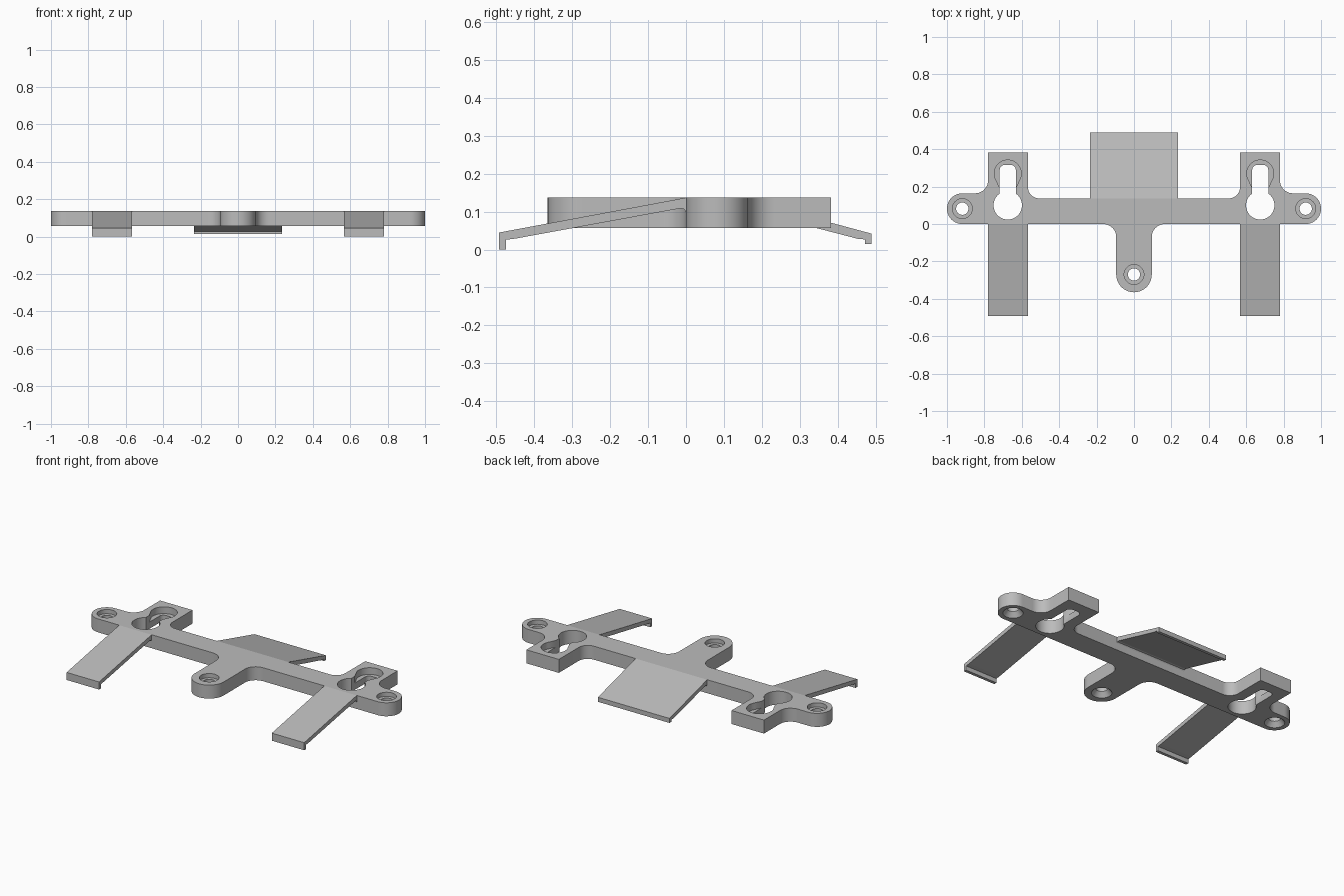
import bpy, bmesh, math
from mathutils import Matrix

cube = bpy.data.objects.get("Cube")
if cube:
    bpy.data.objects.remove(cube)

grey = bpy.data.materials.new("plain grey")
grey.use_nodes = True
COLOUR = (0.5, 0.5, 0.5, 1)
grey.diffuse_color = COLOUR
grey.node_tree.nodes["Principled BSDF"].inputs["Base Color"].default_value = COLOUR

LOW, TOP = 0.057, 0.137      # underside and upper face of the plate


def arc(cx, cy, r, start, end, n=12):
    angles = [math.radians(start + (end - start) * i / n) for i in range(n + 1)]
    return [(cx + r * math.cos(a), cy + r * math.sin(a)) for a in angles]


def prism(name, outline, depth, place):
    """Extrude a 2D outline by depth after mapping its points to 3D."""
    bm = bmesh.new()
    face = bm.faces.new([bm.verts.new(place(*p)) for p in outline])
    new = bmesh.ops.extrude_face_region(bm, geom=[face])["geom"]
    bmesh.ops.translate(bm, vec=depth, verts=[g for g in new if isinstance(g, bmesh.types.BMVert)])
    bmesh.ops.recalc_face_normals(bm, faces=bm.faces)
    return finish(name, bm)


def finish(name, bm):
    mesh = bpy.data.meshes.new(name)
    bm.to_mesh(mesh)
    bm.free()
    mesh.materials.append(grey)
    obj = bpy.data.objects.new(name, mesh)
    bpy.context.collection.objects.link(obj)
    return obj


def slab(name, outline, z0, z1):
    return prism(name, outline, (0, 0, z1 - z0), lambda x, y: (x, y, z0))


def cone(name, x, y, r0, r1, z0, z1):
    bm = bmesh.new()
    bmesh.ops.create_cone(bm, cap_ends=True, segments=40, radius1=r0, radius2=r1, depth=z1 - z0,
                          matrix=Matrix.Translation((x, y, (z0 + z1) / 2)))
    return finish(name, bm)


def activate(obj):
    bpy.ops.object.select_all(action="DESELECT")
    obj.select_set(True)
    bpy.context.view_layer.objects.active = obj


def cut(target, cutter):
    activate(target)
    mod = target.modifiers.new("cut", "BOOLEAN")
    mod.operation, mod.solver, mod.object = "DIFFERENCE", "EXACT", cutter
    bpy.ops.object.modifier_apply(modifier=mod.name)
    bpy.data.objects.remove(cutter)


# Plate outline: right half from the tongue tip round to the back, then mirrored
half = arc(0, -0.27, 0.095, -90, 0)
half += arc(0.165, -0.07, 0.07, 180, 90)
half += arc(0.918, 0.082, 0.082, -90, 90, 20)
half += arc(0.85, 0.234, 0.07, 270, 180)
half += [(0.78, 0.383), (0.567, 0.383)]
half += arc(0.507, 0.197, 0.06, 0, -90)
outline = half + [(-x, y) for x, y in reversed(half[1:])]
plate = slab("mounting_plate", outline, LOW, TOP)

# Screw holes: recessed above, countersunk below
for x, y in [(-0.918, 0.082), (0.918, 0.082), (0, -0.27)]:
    cut(plate, cone("hole", x, y, 0.033, 0.033, 0, 0.2))
    cut(plate, cone("recess", x, y, 0.053, 0.053, 0.112, 0.2))
    cut(plate, cone("countersink", x, y, 0.063, 0.033, LOW - 0.01, 0.085))

# Keyhole slots with a wider head recess on the upper side
for x in (-0.675, 0.675):
    keyhole = arc(x, 0.1, 0.076, 125, 415, 40)
    keyhole += arc(x + 0.018, 0.29, 0.025, 0, 90, 6) + arc(x - 0.018, 0.29, 0.025, 90, 180, 6)
    cut(plate, slab("keyhole", keyhole, 0, 0.2))
    head = arc(x, 0.27, 0.072, -30, 210, 30) + [(x - 0.042, 0.19), (x - 0.042, 0.12),
                                              (x + 0.042, 0.12), (x + 0.042, 0.19)]
    cut(plate, slab("head_recess", head, 0.097, 0.2))

activate(plate)
bpy.ops.object.shade_smooth_by_angle(angle=math.radians(30))


# Sloping spring flaps with a small lip at the free end
def flap(name, x0, x1, side):
    prism(name, side, (x1 - x0, 0, 0), lambda y, z: (x0, y, z))


front = [(0, TOP), (-0.493, 0.045), (-0.493, 0), (-0.475, 0), (-0.475, 0.026),
         (-0.45, 0.029), (-0.014, 0.109), (-0.004, 0.106), (0, 0.098)]
flap("front_flap_left", 0.567, 0.78, front)
flap("front_flap_right", -0.78, -0.567, front)

back = [(0.137, TOP), (0.49, 0.042), (0.49, 0.015), (0.472, 0.015), (0.472, 0.027),
        (0.455, 0.028), (0.151, 0.107), (0.141, 0.105), (0.137, 0.097)]
flap("back_flap", -0.235, 0.235, back)
